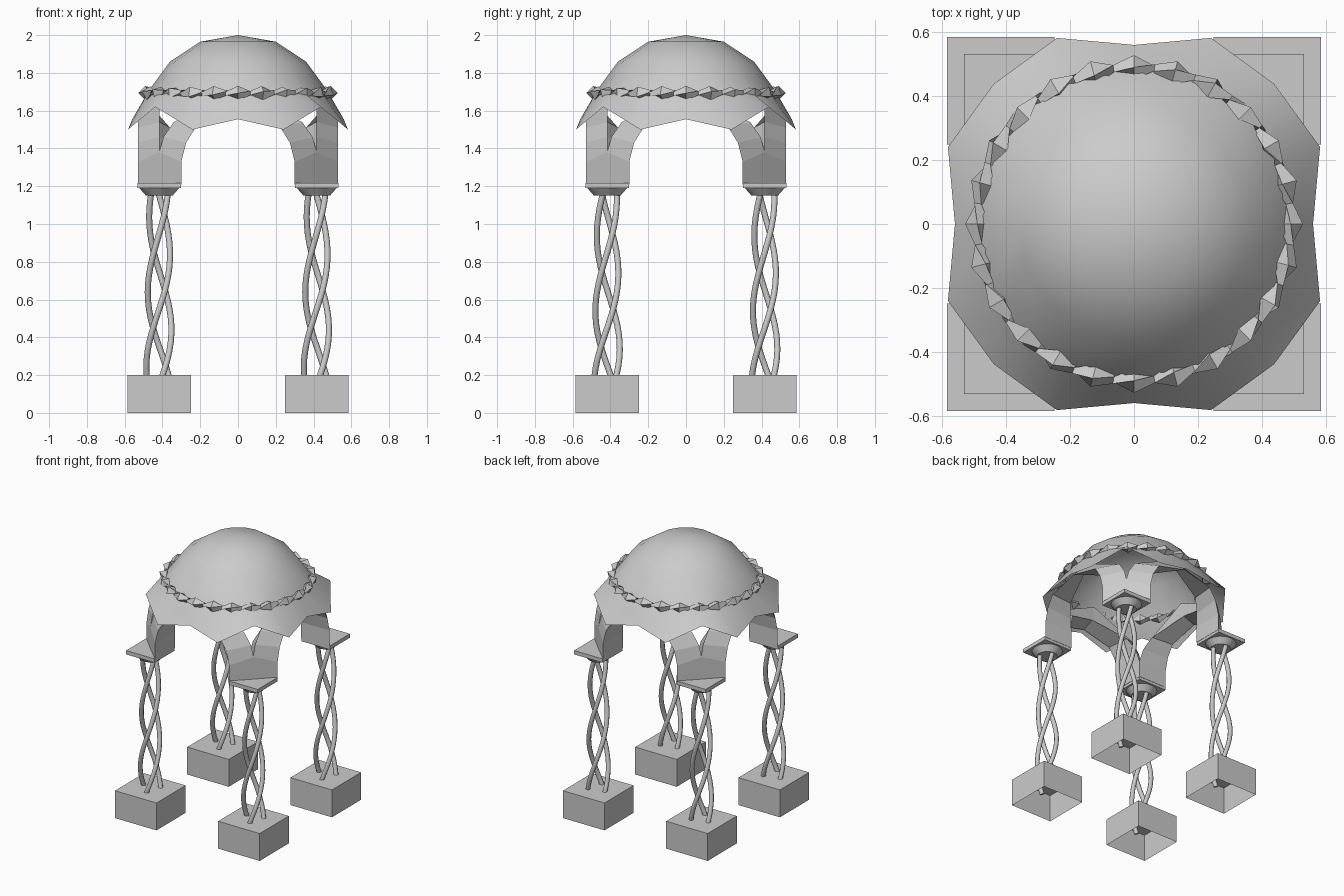
import bpy
from math import sin, cos, pi, radians
from mathutils import Vector

if "Cube" in bpy.data.objects:
    bpy.data.objects.remove(bpy.data.objects["Cube"])


def make(name, verts, faces, smooth=None):
    me = bpy.data.meshes.new(name)
    me.from_pydata([tuple(v) for v in verts], [], faces)
    me.update()
    ob = bpy.data.objects.new(name, me)
    bpy.context.collection.objects.link(ob)
    bpy.context.view_layer.objects.active = ob
    bpy.ops.object.select_all(action='DESELECT')
    ob.select_set(True)
    bpy.ops.object.mode_set(mode='EDIT')
    bpy.ops.mesh.select_all(action='SELECT')
    bpy.ops.mesh.normals_make_consistent(inside=False)
    bpy.ops.object.mode_set(mode='OBJECT')
    if smooth:
        bpy.ops.object.shade_smooth_by_angle(angle=radians(smooth))
    return ob


def loft(name, rings, caps=(True, True), closed=False, smooth=None):
    """Skin a list of equal-length point loops."""
    n, m = len(rings[0]), len(rings)
    verts = [p for r in rings for p in r]
    faces = []
    for i in range(m if closed else m - 1):
        a, b = i * n, ((i + 1) % m) * n
        faces += [(a + j, a + (j + 1) % n, b + (j + 1) % n, b + j) for j in range(n)]
    if not closed:
        if caps[0]:
            faces.append(tuple(range(n))[::-1])
        if caps[1]:
            faces.append(tuple(range((m - 1) * n, m * n)))
    return make(name, verts, faces, smooth)


def square(cx, cy, h, z):
    return [(cx + sx * h, cy + sy * h, z) for sx, sy in ((-1, -1), (1, -1), (1, 1), (-1, 1))]


def circle(cx, cy, r, z, n):
    return [(cx + r * cos(2 * pi * k / n), cy + r * sin(2 * pi * k / n), z) for k in range(n)]


# Dome: 16 sides, rim scalloped and flared at the four corners
SIDES = 16
rim = [(0.56, 1.555), (0.63, 1.5), (0.62, 1.62), (0.63, 1.5)]
rings = [circle(0, 0, r, z, SIDES) for r, z in ((0.2, 1.965), (0.36, 1.86), (0.47, 1.71))]
rings.append([(rim[k % 4][0] * cos(k * pi / 8), rim[k % 4][0] * sin(k * pi / 8), rim[k % 4][1])
              for k in range(SIDES)])
verts = [(0, 0, 2)] + [p for r in rings for p in r]
faces = [(0, 1 + k, 1 + (k + 1) % SIDES) for k in range(SIDES)]
for i in range(3):
    a, b = 1 + i * SIDES, 1 + (i + 1) * SIDES
    faces += [(a + k, b + k, b + (k + 1) % SIDES, a + (k + 1) % SIDES) for k in range(SIDES)]
make("dome", verts, faces, 60)

# Twisted garland around the dome, alternating thick and thin
rings = []
for i in range(48):
    a = 2 * pi * i / 48
    size = 0.038 if i % 2 == 0 else 0.016
    twist = i * pi / 4 + (i // 2) * pi / 12
    rings.append([((0.49 + size * cos(twist + j * pi / 2)) * cos(a),
                   (0.49 + size * cos(twist + j * pi / 2)) * sin(a),
                   1.693 + size * sin(twist + j * pi / 2)) for j in range(4)])
loft("garland", rings, closed=True)

# Arch rib stations up to the crown: inner edge, outer edge, back edge
RIB = [((0.30, -0.53, 1.21), (0.417, -0.415, 1.21), (0.30, -0.30, 1.21)),
       ((0.30, -0.53, 1.33), (0.417, -0.415, 1.38), (0.30, -0.30, 1.33)),
       ((0.275, -0.53, 1.43), (0.395, -0.415, 1.46), (0.285, -0.32, 1.42)),
       ((0.225, -0.53, 1.51), (0.34, -0.415, 1.54), (0.24, -0.36, 1.51)),
       ((0.0, -0.53, 1.565), (0.0, -0.415, 1.69), (0.0, -0.44, 1.60))]

C = 0.417
for sx, tx in ((-1, "left"), (1, "right")):
    for sy, ty in ((-1, "front"), (1, "back")):
        tag = ty + "_" + tx
        cx, cy = sx * C, sy * C
        # Open-bottomed plinth
        loft("plinth_" + tag, [square(cx, cy, 0.168, 0), square(cx, cy, 0.168, 0.2)],
             caps=(False, True))
        # Three twisted strands
        for s in range(3):
            path = []
            for i in range(25):
                z = 0.11 + 1.06 * i / 24
                r = 0.071 - 0.02 * i / 24
                a = pi + s * 2 * pi / 3 + (z - 0.25) / 1.2 * 2 * pi
                path.append(Vector((cx + r * cos(a), cy + r * sin(a), z)))
            rings = []
            for i, p in enumerate(path):
                t = (path[min(i + 1, 24)] - path[max(i - 1, 0)]).normalized()
                u = t.cross(Vector((0, 1, 0))).normalized()
                v = t.cross(u)
                rings.append([p + 0.016 * (u * cos(k * pi / 4) + v * sin(k * pi / 4))
                              for k in range(8)])
            loft("strand_%s_%d" % (tag, s + 1), rings, smooth=50)
        # Capital cone and plate
        loft("capital_" + tag, [circle(cx, cy, 0.07, 1.15, 16), circle(cx, cy, 0.105, 1.19, 16)],
             smooth=30)
        loft("plate_" + tag, [square(cx, cy, 0.115, 1.19), square(cx, cy, 0.115, 1.218)])
        # Two half arches per column, mirrored across the diagonal
        loft("rib_x_" + tag, [[(sx * x, -sy * y, z) for x, y, z in st] for st in RIB],
             caps=(True, False))
        loft("rib_y_" + tag, [[(-sx * y, sy * x, z) for x, y, z in st] for st in RIB],
             caps=(True, False))
